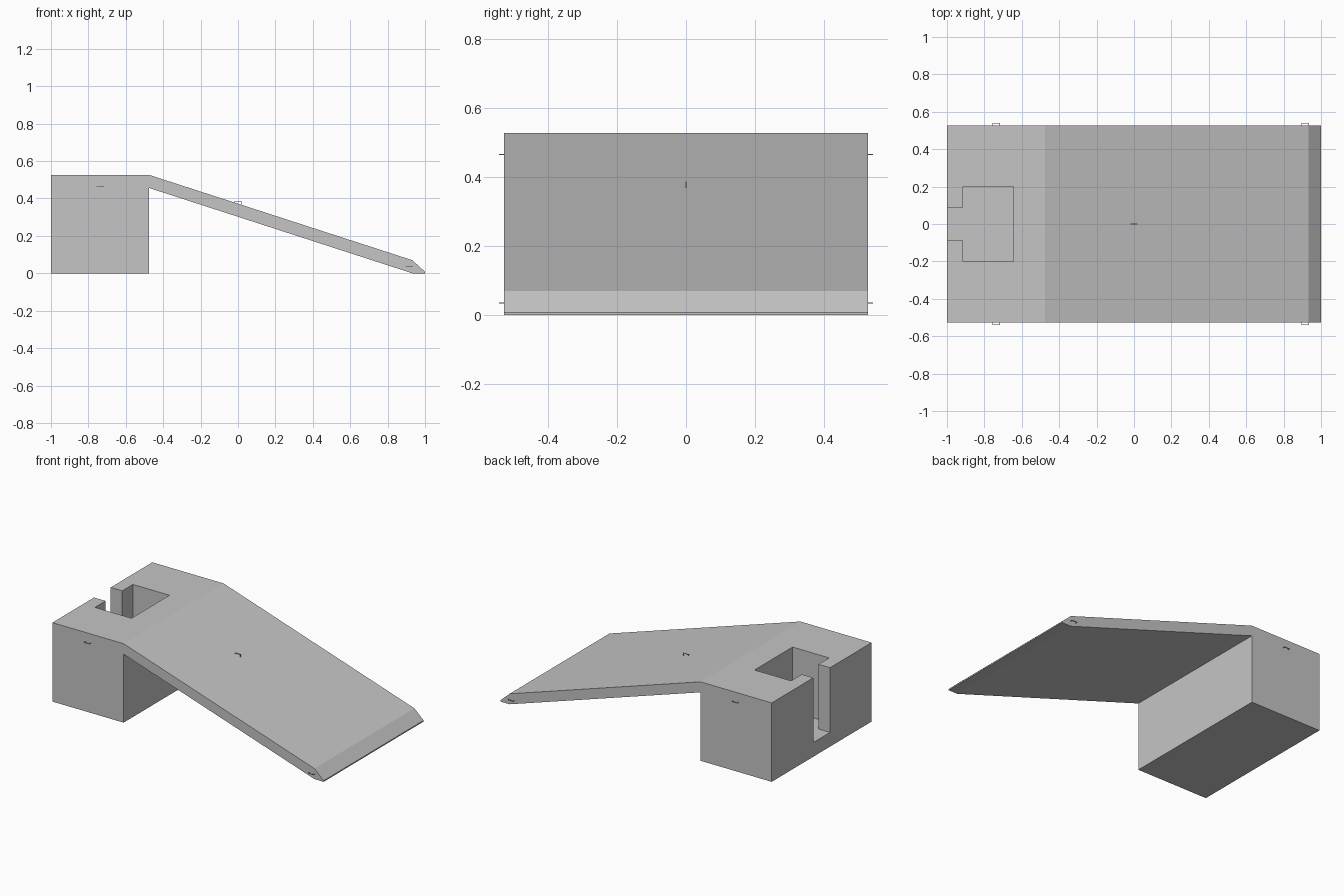
import bpy, bmesh
from mathutils import Vector

if "Cube" in bpy.data.objects:
    bpy.data.objects.remove(bpy.data.objects["Cube"])

grey = bpy.data.materials.new("light grey")
grey.diffuse_color = (0.56, 0.56, 0.56, 1)
grey.use_nodes = True
grey.node_tree.nodes["Principled BSDF"].inputs["Base Color"].default_value = grey.diffuse_color


def prism(name, outline, start, push):
    """Extrude a closed outline; start maps a 2D point into space."""
    bm = bmesh.new()
    base = bm.faces.new([bm.verts.new(start(a, b)) for a, b in outline])
    out = bmesh.ops.extrude_face_region(bm, geom=[base])
    moved = [v for v in out["geom"] if isinstance(v, bmesh.types.BMVert)]
    bmesh.ops.translate(bm, verts=moved, vec=push)
    bmesh.ops.recalc_face_normals(bm, faces=bm.faces)
    mesh = bpy.data.meshes.new(name)
    bm.to_mesh(mesh)
    bm.free()
    mesh.materials.append(grey)
    obj = bpy.data.objects.new(name, mesh)
    bpy.context.collection.objects.link(obj)
    return obj


HALF = 0.526     # half width
TOP = 0.526      # platform height

# Platform block with sloping ramp and chamfered toe
side = [(-1, 0), (-0.475, 0), (-0.475, 0.456), (0.932, 0), (1, 0),
        (1, 0.008), (0.932, 0.07), (-0.475, TOP), (-1, TOP)]
ramp = prism("ramp_body", side, lambda x, z: (x, -HALF, z), (0, 2 * HALF, 0))

# T-shaped pocket, open through a narrow neck in the end wall
half_plan = [(-1.1, 0.088), (-0.915, 0.088), (-0.915, 0.2), (-0.645, 0.2)]
plan = half_plan + [(x, -y) for x, y in reversed(half_plan)]
cutter = prism("pocket_cutter", plan, lambda x, y: (x, y, 0.095), (0, 0, 0.6))
cutter.hide_render = True
cutter.hide_set(True)
cut = ramp.modifiers.new("pocket", "BOOLEAN")
cut.operation = "DIFFERENCE"
cut.solver = "EXACT"
cut.object = cutter

# Small wire staples: two on each side, one on the slope
W, T, H = 0.02, 0.003, 0.015
staple = [(-W, -0.003), (-W, H), (W, H), (W, -0.003),
          (W - T, -0.003), (W - T, H - T), (T - W, H - T), (T - W, -0.003)]


def add_staple(name, centre, outward, push):
    c, n = Vector(centre), Vector(outward)
    prism(name, staple, lambda a, b: c + Vector((a, 0, 0)) + n * b, push)


for side_name, s in (("front", -1), ("back", 1)):
    for place, x, z in (("platform", -0.737, 0.463), ("toe", 0.915, 0.033)):
        add_staple(f"{side_name}_{place}_staple", (x, s * HALF, z), (0, s, 0), (0, 0, T))
add_staple("slope_staple", (0, -T / 2, 0.372), (0, 0, 1), (0, T, 0))
